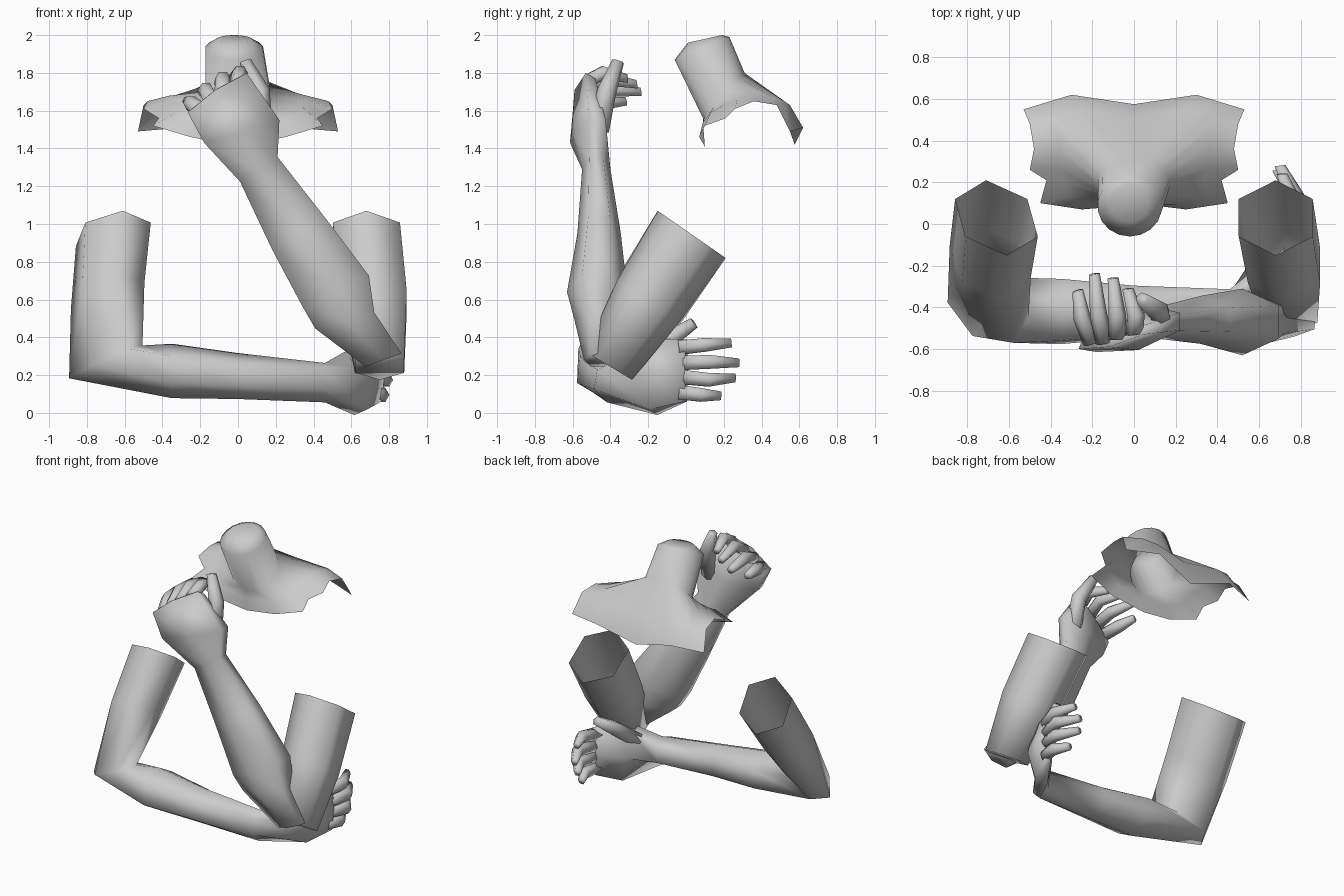
import bpy
import bmesh
from math import sin, cos, pi
from mathutils import Vector

SIDES = 6

default_cube = bpy.data.objects.get("Cube")
if default_cube:
    bpy.data.objects.remove(default_cube, do_unlink=True)

# One plain grey for everything
grey = bpy.data.materials.new("plain_grey")
grey.use_nodes = True
colour = (0.6, 0.6, 0.6, 1)
grey.diffuse_color = colour
grey.node_tree.nodes["Principled BSDF"].inputs["Base Color"].default_value = colour


def skin(name, loops, cap_start=False):
    """Bridge closed loops into a smooth surface facing outwards, capped at its end."""
    bm = bmesh.new()
    rows = [[bm.verts.new(point) for point in loop] for loop in loops]
    for lower, upper in zip(rows, rows[1:]):
        for i in range(len(lower)):
            j = (i + 1) % len(lower)
            bm.faces.new((lower[i], lower[j], upper[j], upper[i]))
    if cap_start:
        bm.faces.new(rows[0][::-1])
    cap = bm.faces.new(rows[-1])
    bmesh.ops.recalc_face_normals(bm, faces=bm.faces[:])
    bm.normal_update()
    outward = cap.calc_center_median() - sum((v.co for v in rows[-2]), Vector()) / len(rows[-2])
    if cap.normal.dot(outward) < 0:
        bmesh.ops.reverse_faces(bm, faces=bm.faces[:])
    for face in bm.faces:
        face.smooth = True
    mesh = bpy.data.meshes.new(name)
    bm.to_mesh(mesh)
    bm.free()
    mesh.materials.append(grey)
    obj = bpy.data.objects.new(name, mesh)
    bpy.context.collection.objects.link(obj)


def oval(centre, u, v):
    """Six-sided oval with half axes u and v."""
    centre, u, v = Vector(centre), Vector(u), Vector(v)
    angles = [2 * pi * i / SIDES for i in range(SIDES)]
    return [centre + u * cos(a) + v * sin(a) for a in angles]


def limb(name, rings, cap_start=False):
    skin(name, [oval(*ring) for ring in rings], cap_start)


def digit(name, path, radius):
    """Finger or thumb: a tapering tube along three joints."""
    path = [Vector(point) for point in path]
    across = (path[-1] - path[0]).to_track_quat('Z', 'Y')
    loops = []
    for point, taper in zip(path, (1.0, 0.95, 0.6)):
        u = across @ Vector((radius * taper, 0, 0))
        v = across @ Vector((0, radius * taper, 0))
        loops.append(oval(point, u, v))
    skin(name, loops, True)


# Right arm: open upper arm, bent elbow, level forearm and palm
limb("right_arm", [
    ((-.66, .03, .945), (-.05, .18, -.125), (.20, 0, 0)),
    ((-.69, -.18, .62), (-.06, .17, -.12), (.19, .01, .01)),
    ((-.70, -.41, .27), (-.12, .16, -.07), (.155, .055, .06)),
    ((-.35, -.42, .222), (0, .14, -.08), (0, .10, .12)),
    ((.0, -.42, .195), (0, .11, -.07), (0, .08, .10)),
    ((.46, -.40, .16), (0, .07, -.07), (0, .06, .08)),
    ((.65, -.19, .19), (-.07, .04, -.03), (0, -.02, .215)),
    ((.74, 0, .225), (-.04, .01, 0), (0, 0, .19)),
])

# Left arm: upper arm hangs down, forearm rises to the chin
limb("left_upper_arm", [
    ((.68, .03, .945), (0, .18, -.125), (-.205, 0, 0)),
    ((.72, -.20, .59), (0, .165, -.11), (-.2, 0, 0)),
    ((.75, -.41, .25), (0, .125, -.075), (-.15, 0, 0)),
])
limb("left_forearm_and_palm", [
    ((.77, -.47, .28), (0, .07, 0), (.11, 0, .04)),
    ((.565, -.46, .49), (0, .13, 0), (.18, 0, .05)),
    ((.52, -.47, .64), (0, .16, 0), (.20, 0, .10)),
    ((.32, -.46, .95), (0, .115, 0), (.16, 0, .10)),
    ((.11, -.475, 1.29), (0, .075, 0), (.115, 0, .075)),
    ((.02, -.52, 1.49), (0, .085, 0), (.23, .06, .07)),
    ((-.10, -.54, 1.68), (.02, .05, -.03), (.18, .04, .12)),
], cap_start=True)

# Fingers and thumbs
hands = {
    "right": {
        "index": ((.73, -.04, .345), (.77, .10, .36), (.71, .24, .37)),
        "middle": ((.74, -.02, .265), (.78, .13, .27), (.70, .28, .265)),
        "ring": ((.74, -.02, .19), (.78, .12, .175), (.69, .26, .185)),
        "little": ((.73, -.04, .11), (.76, .08, .095), (.71, .185, .09)),
        "thumb": ((.59, -.27, .25), (.65, -.11, .375), (.69, .04, .475)),
    },
    "left": {
        "index": ((0, -.53, 1.75), (.01, -.44, 1.80), (-.03, -.31, 1.77)),
        "middle": ((-.08, -.55, 1.70), (-.08, -.44, 1.77), (-.10, -.26, 1.74)),
        "ring": ((-.14, -.57, 1.65), (-.17, -.44, 1.71), (-.19, -.24, 1.70)),
        "little": ((-.20, -.57, 1.60), (-.25, -.45, 1.64), (-.27, -.32, 1.65)),
        "thumb": ((.13, -.46, 1.5), (.12, -.42, 1.7), (.04, -.36, 1.86)),
    },
}
for side, digits in hands.items():
    for finger, path in digits.items():
        is_thumb = finger == "thumb"
        label = "thumb" if is_thumb else finger + "_finger"
        digit(side + "_" + label, path, .055 if is_thumb else .044)

# Neck and shoulders: half outlines run from front centre to back centre
shoulder_rim = [
    (0, .10, 1.41), (.25, .07, 1.46), (.45, .10, 1.52), (.42, .21, 1.56),
    (.50, .26, 1.61), (.48, .36, 1.65), (.50, .48, 1.63), (.53, .55, 1.49),
    (.30, .62, 1.51), (0, .575, 1.42),
]
shoulder_ridge = [
    (0, .09, 1.50), (.20, .09, 1.54), (.33, .13, 1.59), (.33, .20, 1.63),
    (.36, .27, 1.66), (.36, .36, 1.68), (.37, .46, 1.67), (.36, .52, 1.65),
    (.25, .55, 1.63), (0, .51, 1.61),
]
HALF = len(shoulder_rim)


def mirrored(half):
    return half + [(-x, y, z) for x, y, z in half[-2:0:-1]]


def neck_ring(centre, width, depth, rise):
    """Tilted neck section, higher at the back."""
    cx, cy, cz = centre
    count = 2 * HALF - 2
    angles = [2 * pi * i / count for i in range(count)]
    return [(cx + width * sin(a), cy - depth * cos(a), cz - rise * cos(a)) for a in angles]


skin("neck_and_shoulders", [
    mirrored(shoulder_rim),
    mirrored(shoulder_ridge),
    neck_ring((0, .20, 1.68), .175, .11, .12),
    neck_ring((-.02, .085, 1.93), .155, .145, .06),
    neck_ring((-.02, .10, 1.98), .09, .09, .02),
])
